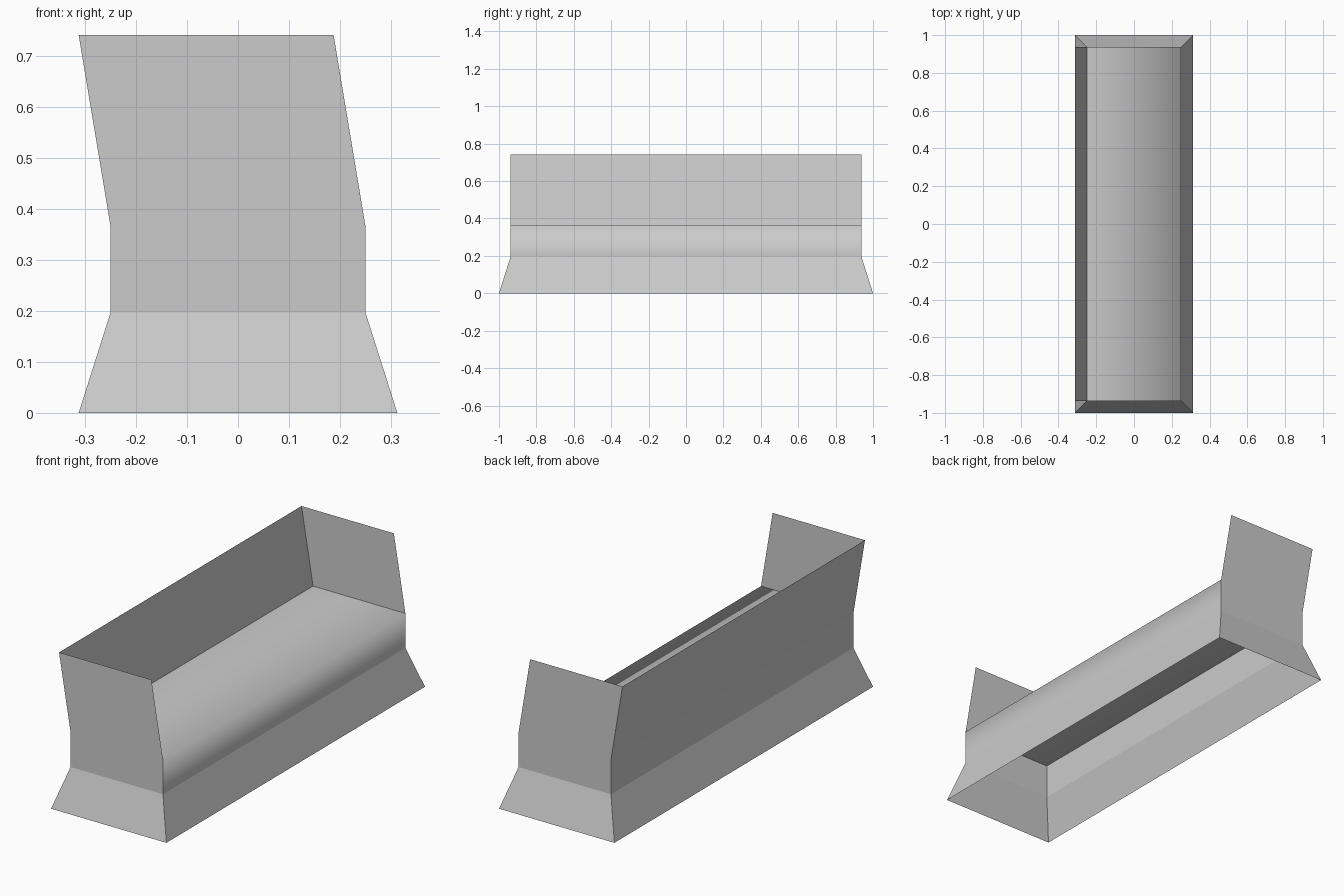
import bpy
import bmesh

cube = bpy.data.objects.get("Cube")
if cube:
    bpy.data.objects.remove(cube, do_unlink=True)

# Main sizes: base footprint, body footprint, heights, backward lean of the top
BASE_X, BASE_Y = 0.3125, 1.0
BODY_X, BODY_Y = 0.25, 0.9375
SKIRT_Z, SEAT_Z, TOP_Z = 0.197, 0.366, 0.741
LEAN = 0.0625

grey = bpy.data.materials.new("plain_grey")
grey.use_nodes = True
colour = (0.6, 0.6, 0.6, 1)
grey.diffuse_color = colour
grey.node_tree.nodes["Principled BSDF"].inputs["Base Color"].default_value = colour


def sheet(name, faces, smooth=False):
    """Thin sheet made of faces, each given as a list of corner points."""
    bm = bmesh.new()
    for corners in faces:
        bm.faces.new([bm.verts.new(c) for c in corners])
    bmesh.ops.remove_doubles(bm, verts=bm.verts, dist=0.0001)
    for face in bm.faces:
        face.smooth = smooth
    mesh = bpy.data.meshes.new(name)
    bm.to_mesh(mesh)
    bm.free()
    mesh.materials.append(grey)
    obj = bpy.data.objects.new(name, mesh)
    bpy.context.collection.objects.link(obj)
    return obj


def strips(profile):
    """Sweep an x-z profile along the length of the body."""
    return [[(x0, -BODY_Y, z0), (x0, BODY_Y, z0), (x1, BODY_Y, z1), (x1, -BODY_Y, z1)]
            for (x0, z0), (x1, z1) in zip(profile, profile[1:])]


def ring(x, y, z):
    return [(-x, -y, z), (x, -y, z), (x, y, z), (-x, y, z)]


# Flared skirt around the open bottom
low, high = ring(BASE_X, BASE_Y, 0), ring(BODY_X, BODY_Y, SKIRT_Z)
sheet("skirt", [[low[i], low[(i + 1) % 4], high[(i + 1) % 4], high[i]] for i in range(4)])

# Seat top and its front panel, shaded as one soft surface
sheet("seat", strips([(BODY_X, SKIRT_Z), (BODY_X, SEAT_Z), (-BODY_X, SEAT_Z)]), smooth=True)

# Backrest: upright lower part and leaning upper part
sheet("backrest", strips([(-BODY_X - LEAN, TOP_Z), (-BODY_X, SEAT_Z), (-BODY_X, SKIRT_Z)]))

# End panels, leaning with the backrest
for name, side in (("front_end_panel", -1), ("rear_end_panel", 1)):
    y = side * BODY_Y
    levels = [(SKIRT_Z, 0), (SEAT_Z, 0), (TOP_Z, -LEAN)]
    faces = []
    for (z0, s0), (z1, s1) in zip(levels, levels[1:]):
        quad = [(-BODY_X + s0, y, z0), (BODY_X + s0, y, z0),
                (BODY_X + s1, y, z1), (-BODY_X + s1, y, z1)]
        faces.append(quad if side < 0 else quad[::-1])
    sheet(name, faces)
